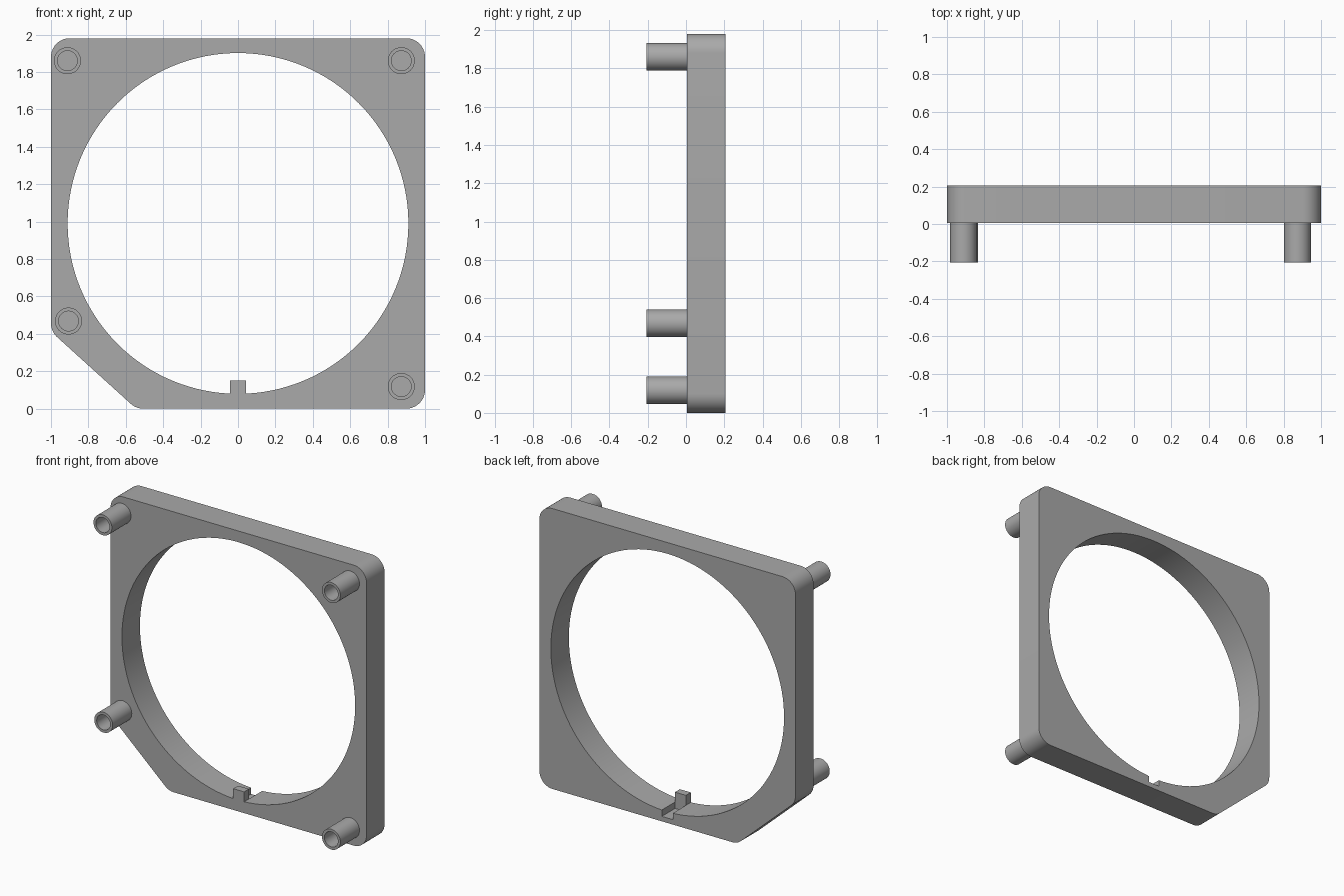
import bpy, bmesh
from math import cos, sin, pi, tau
from mathutils import Vector, Matrix

old = bpy.data.objects.get("Cube")
if old:
    bpy.data.objects.remove(old, do_unlink=True)

FRONT, BACK, TIP = 0.006, 0.207, -0.207
CENTRE_Z, HOLE_R = 0.99, 0.911
CORNER_R = 0.1

grey = bpy.data.materials.new("plain grey")
grey.use_nodes = True
colour = (0.4, 0.4, 0.4, 1)
grey.diffuse_color = colour
grey.node_tree.nodes["Principled BSDF"].inputs["Base Color"].default_value = colour


def finish(name, bm):
    bmesh.ops.recalc_face_normals(bm, faces=bm.faces)
    mesh = bpy.data.meshes.new(name)
    bm.to_mesh(mesh)
    bm.free()
    mesh.materials.append(grey)
    obj = bpy.data.objects.new(name, mesh)
    bpy.context.collection.objects.link(obj)
    return obj


def prism(name, outline, y0, y1):
    """Extrude an x-z outline from y0 to y1."""
    bm = bmesh.new()
    face = bm.faces.new([bm.verts.new((x, y0, z)) for x, z in outline])
    ext = bmesh.ops.extrude_face_region(bm, geom=[face])["geom"]
    verts = [v for v in ext if isinstance(v, bmesh.types.BMVert)]
    bmesh.ops.translate(bm, verts=verts, vec=(0, y1 - y0, 0))
    return finish(name, bm)


def rounded(corners, radius, steps=10):
    """Replace each corner of a convex outline with an arc."""
    out = []
    for i, c in enumerate(corners):
        p = Vector(c)
        a = (Vector(corners[i - 1]) - p).normalized()
        b = (Vector(corners[(i + 1) % len(corners)]) - p).normalized()
        half = a.angle(b) / 2
        mid = p + (a + b).normalized() * radius / sin(half)
        u = p + a * radius * cos(half) / sin(half) - mid
        v = p + b * radius * cos(half) / sin(half) - mid
        sweep = pi - 2 * half
        for k in range(steps + 1):
            t = k / steps
            out.append(mid + (u * sin((1 - t) * sweep) + v * sin(t * sweep)) / sin(sweep))
    return out


def box(x0, x1, z0, z1):
    return [(x0, z0), (x1, z0), (x1, z1), (x0, z1)]


def combine(target, tool, operation):
    mod = target.modifiers.new(operation.lower(), "BOOLEAN")
    mod.operation, mod.solver, mod.object = operation, "EXACT", tool
    bpy.context.view_layer.objects.active = target
    bpy.ops.object.modifier_apply(modifier=mod.name)
    bpy.data.objects.remove(tool, do_unlink=True)


def smooth(obj):
    bpy.ops.object.select_all(action="DESELECT")
    obj.select_set(True)
    bpy.context.view_layer.objects.active = obj
    bpy.ops.object.shade_smooth_by_angle(angle=pi / 6)


# Plate with rounded corners and one clipped lower corner
corners = [(-0.545, 0), (1, 0), (1, 1.98), (-1, 1.98), (-1, 0.412)]
plate = prism("frame_plate", rounded(corners, CORNER_R), FRONT, BACK)

# Large round opening
circle = [(HOLE_R * cos(tau * i / 128), CENTRE_Z + HOLE_R * sin(tau * i / 128))
          for i in range(128)]
combine(plate, prism("opening_cutter", circle, -0.1, 0.4), "DIFFERENCE")

# Locating slot behind, and locating tab at the front
combine(plate, prism("slot_cutter", box(-0.042, 0.044, 0.035, 0.2), 0.06, 0.4), "DIFFERENCE")
combine(plate, prism("locating_tab", box(-0.042, 0.044, 0.035, 0.15), FRONT, 0.06), "UNION")
smooth(plate)


# Hollow pegs, turned about the y axis
def peg(name, x, z, outer=0.072, inner=0.053):
    bm = bmesh.new()
    profile = [(outer, FRONT), (outer, TIP), (inner, TIP), (inner, FRONT)]
    verts = [bm.verts.new((r, y, 0)) for r, y in profile]
    edges = [bm.edges.new(pair) for pair in zip(verts, verts[1:])]
    bmesh.ops.spin(bm, geom=verts + edges, cent=(0, 0, 0), axis=(0, 1, 0),
                   angle=tau, steps=40, use_duplicate=False)
    bmesh.ops.remove_doubles(bm, verts=bm.verts, dist=0.0001)
    bmesh.ops.transform(bm, matrix=Matrix.Translation((x, 0, z)), verts=bm.verts)
    smooth(finish(name, bm))


peg("upper_right_peg", -0.912, 1.86)
peg("upper_left_peg", 0.873, 1.86)
peg("lower_left_peg", 0.873, 0.118)
peg("lower_right_peg", -0.906, 0.468)
